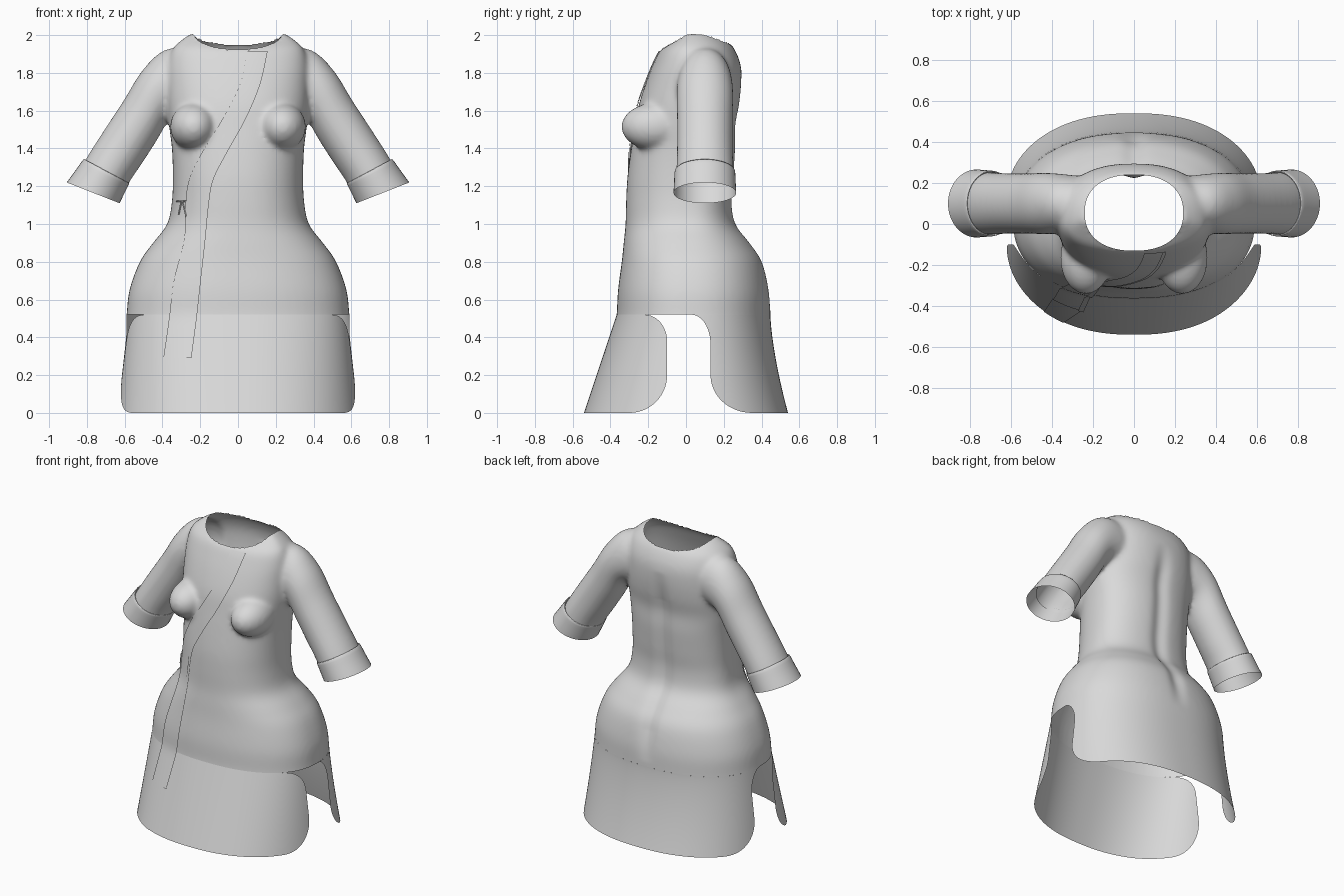
import bpy, bmesh, math
from mathutils import Vector
from mathutils.bvhtree import BVHTree

cube = bpy.data.objects.get("Cube")
if cube:
    bpy.data.objects.remove(cube, do_unlink=True)

cloth = bpy.data.materials.new("light grey cloth")
cloth.use_nodes = True
GREY = (0.7, 0.7, 0.7, 1)
cloth.diffuse_color = GREY
cloth.node_tree.nodes["Principled BSDF"].inputs["Base Color"].default_value = GREY

P = 2.3      # squareness of the cross-sections
YC = 0.02    # depth of the side seams
HEM = 0.52


def spline(rows, steps):
    """Smooth rows of numbers with a Catmull-Rom curve."""
    out = []
    for i in range(len(rows) - 1):
        a, b, c, d = (rows[max(0, min(len(rows) - 1, i + k))] for k in (-1, 0, 1, 2))
        for s in range(steps):
            t = s / steps
            out.append([0.5 * (2*q + (r-p)*t + (2*p-5*q+4*r-s2)*t*t + (3*q-p-3*r+s2)*t**3)
                        for p, q, r, s2 in zip(a, b, c, d)])
    return out + [list(rows[-1])]


def spow(v, e):
    return math.copysign(abs(v) ** e, v)


def ring_point(hw, front, back, z, t):
    s = math.sin(t)
    return Vector((hw * spow(math.cos(t), 2 / P),
                   YC + (back - YC if s > 0 else YC - front) * spow(s, 2 / P), z))


def add_grid(bm, rows, closed=False, caps=False):
    vs = [[bm.verts.new(p) for p in row] for row in rows]
    n = len(vs[0])
    for a, b in zip(vs, vs[1:]):
        for j in range(n if closed else n - 1):
            k = (j + 1) % n
            bm.faces.new((a[j], a[k], b[k], b[j]))
    if caps:
        bm.faces.new(vs[0][::-1])
        bm.faces.new(vs[-1])


def finish(name, bm):
    me = bpy.data.meshes.new(name)
    bmesh.ops.recalc_face_normals(bm, faces=bm.faces[:])
    bm.to_mesh(me)
    me.materials.append(cloth)
    me.polygons.foreach_set("use_smooth", [True] * len(me.polygons))
    ob = bpy.data.objects.new(name, me)
    bpy.context.collection.objects.link(ob)
    return ob


def sheet(name, rows, closed=False):
    bm = bmesh.new()
    add_grid(bm, rows, closed)
    return finish(name, bm)


def sleeve_ring(side, row, n=40):
    """Ring between an inner and an outer contour point (x, z), with half depth."""
    xi, zi, xo, zo, dep = row
    pts = []
    for j in range(n):
        t = 2 * math.pi * j / n
        k = 0.5 + 0.5 * math.cos(t)
        pts.append(Vector((side * (xi + (xo-xi)*k), 0.1 + dep * math.sin(t), zi + (zo-zi)*k)))
    return pts


# Torso volume: half width, front y, back y, height
torso = [(.60, -.38, .45, .45), (.59, -.367, .447, .52), (.575, -.36, .44, .65),
         (.52, -.34, .405, .8), (.45, -.33, .34, .9), (.375, -.32, .265, 1.0),
         (.35, -.317, .245, 1.12), (.345, -.31, .255, 1.25), (.35, -.29, .265, 1.4),
         (.365, -.27, .265, 1.52), (.375, -.25, .285, 1.63), (.375, -.215, .295, 1.74),
         (.37, -.175, .29, 1.84), (.35, -.135, .26, 1.92), (.31, -.08, .225, 1.965),
         (.25, -.01, .17, 2.008)]
bm = bmesh.new()
add_grid(bm, [[ring_point(*r, 2 * math.pi * j / 64) for j in range(64)]
              for r in spline(torso, 4)], True, True)

# Sleeve volumes and bust
sleeve = [(.12, 1.62, .2, 1.93, .12), (.25, 1.6, .38, 1.925, .14), (.345, 1.58, .505, 1.815, .15),
          (.425, 1.45, .605, 1.655, .148), (.505, 1.325, .71, 1.495, .148),
          (.58, 1.212, .81, 1.337, .152), (.62, 1.11, .87, 1.22, .155)]
for side in (1, -1):
    add_grid(bm, [sleeve_ring(side, r) for r in spline(sleeve, 4)], True, True)
    ball = bmesh.ops.create_uvsphere(bm, u_segments=32, v_segments=20, radius=1)["verts"]
    for v in ball:
        v.co = Vector((side * .235 + v.co.x * .125, -.165 + v.co.y * .178, 1.515 + v.co.z * .125))
base = finish("tunic_body", bm)
bm.free()

# Fuse the volumes into one smooth skin
rem = base.modifiers.new("fuse", 'REMESH')
rem.mode = 'VOXEL'
rem.voxel_size = 0.014
smo = base.modifiers.new("soften", 'SMOOTH')
smo.factor, smo.iterations = 0.5, 12
dg = bpy.context.evaluated_depsgraph_get()
bm = bmesh.new()
bm.from_mesh(base.evaluated_get(dg).to_mesh())
bpy.data.objects.remove(base, do_unlink=True)


def clamp(v):
    return max(0, min(1, v))


# Soft groove down the back
for v in bm.verts:
    if v.co.y > 0.1:
        fade = clamp((v.co.z - .55) / .2) * clamp((1.8 - v.co.z) / .2)
        v.co.y -= 0.02 * fade * math.exp(-(v.co.x / .05) ** 2)


def cut(point, normal, keep):
    faces = [f for f in bm.faces if keep(f.calc_center_median())]
    geom = set(faces)
    for f in faces:
        geom.update(f.verts)
        geom.update(f.edges)
    bmesh.ops.bisect_plane(bm, geom=list(geom), plane_co=point, plane_no=normal, clear_outer=True)


# Open the hem, the sleeve ends and the neck
cut((0, 0, HEM), (0, 0, -1), lambda c: c.z < .7)
for side in (1, -1):
    cut((side * .722, 0, 1.245), (side * .41, 0, -.91),
        lambda c: c.x * side > .5 and c.z > 1)


def neck(c):
    return (abs(c.x / .24) ** P + abs((c.y - .055) / .185) ** P) ** (1 / P)


bmesh.ops.delete(bm, geom=[f for f in bm.faces if f.calc_center_median().z > 1.85
                           and neck(f.calc_center_median()) < 1], context='FACES')
for v in bm.verts:
    if v.is_boundary and v.co.z > 1.8:
        k = neck(v.co)
        v.co.x /= k
        v.co.y = .055 + (v.co.y - .055) / k
finish("tunic_body", bm)
tree = BVHTree.FromBMesh(bm)
bm.free()

# Turned cuffs
cuff = [(.583, 1.21, .812, 1.337, .152), (.576, 1.214, .82, 1.34, .16), (.6, 1.165, .863, 1.28, .163),
        (.627, 1.11, .907, 1.22, .166)]
for side, word in ((1, "left"), (-1, "right")):
    sheet(word + "_cuff", [sleeve_ring(side, r) for r in spline(cuff, 3)], True)


# Skirt panels: front and back, with rounded side slits
def skirt(z):
    k = 1 - z / HEM
    return .59 + .055 * k, -.367 - .173 * k, .447 + .093 * k ** 1.5, z


def corner(d, radius):
    return 1 - math.sqrt(1 - clamp(1 - d / radius) ** 2)


def panel(name, edge, middle):
    rows = []
    for i in range(33):
        z = HEM * (1 - math.cos(math.pi * i / 32)) / 2
        hw, f, b, _ = skirt(z)
        y = edge(z) - YC
        t0 = math.asin(spow(y / ((b - YC) if y > 0 else (YC - f)), P / 2))
        t1 = math.pi * middle - t0
        rows.append([ring_point(hw, f, b, z, t0 + (t1 - t0) * j / 64) for j in range(65)])
    sheet(name, rows)


panel("front_skirt_panel", lambda z: -.1 - .2 * corner(z, .2) - .12 * corner(HEM - z, .14), -1)
panel("back_skirt_panel", lambda z: .13 + .22 * corner(z, .2) - .1 * corner(HEM - z, .16), 1)


# Diagonal front closure laid over the cloth
def on_front(x, z, lift):
    if z < HEM + .01:
        hw, f, _, _ = skirt(z)
        y = YC - (YC - f) * (1 - abs(x / hw) ** P) ** (1 / P)
    else:
        hit = tree.ray_cast(Vector((x, -2, z)), Vector((0, 1, 0)))[0]
        if hit is None or hit.y > 0:
            hit = tree.find_nearest(Vector((x, -.13, z)))[0]
        y = hit.y
    return Vector((x, y - lift, z))


def ribbon(name, rows, u0, u1, lift, cols):
    sheet(name, [[on_front(l + (r - l) * (u0 + (u1 - u0) * j / cols), z, lift)
                  for j in range(cols + 1)] for l, r, z in rows])


placket = spline([(.05, .155, 1.915), (.01, .115, 1.74), (-.08, .04, 1.56), (-.19, -.06, 1.38),
                  (-.26, -.135, 1.23), (-.28, -.16, 1.08), (-.285, -.175, .92), (-.34, -.2, .7),
                  (-.365, -.222, .5), (-.395, -.25, .29)], 6)
ribbon("front_placket", placket, 0, 1, .008, 10)
ribbon("placket_edge_band", placket, .84, 1.02, .013, 3)
ribbon("lower_front_strip", spline([(-.395, -.25, .3), (-.44, -.345, .001)], 8), 0, 1, .004, 8)

# Small side tie at the waist
tie = bpy.data.curves.new("side_tie", 'CURVE')
tie.dimensions = '3D'
tie.bevel_depth = 0.004
tie.bevel_resolution = 1
for ends in ((-.325, 1.12, -.275, 1.12), (-.315, 1.05, -.3, 1.12), (-.275, 1.04, -.295, 1.12)):
    sp = tie.splines.new('POLY')
    sp.points.add(1)
    for p, (x, z) in zip(sp.points, (ends[:2], ends[2:])):
        p.co = (*on_front(x, z, .012), 1)
tie.materials.append(cloth)
bpy.context.collection.objects.link(bpy.data.objects.new("side_tie", tie))
